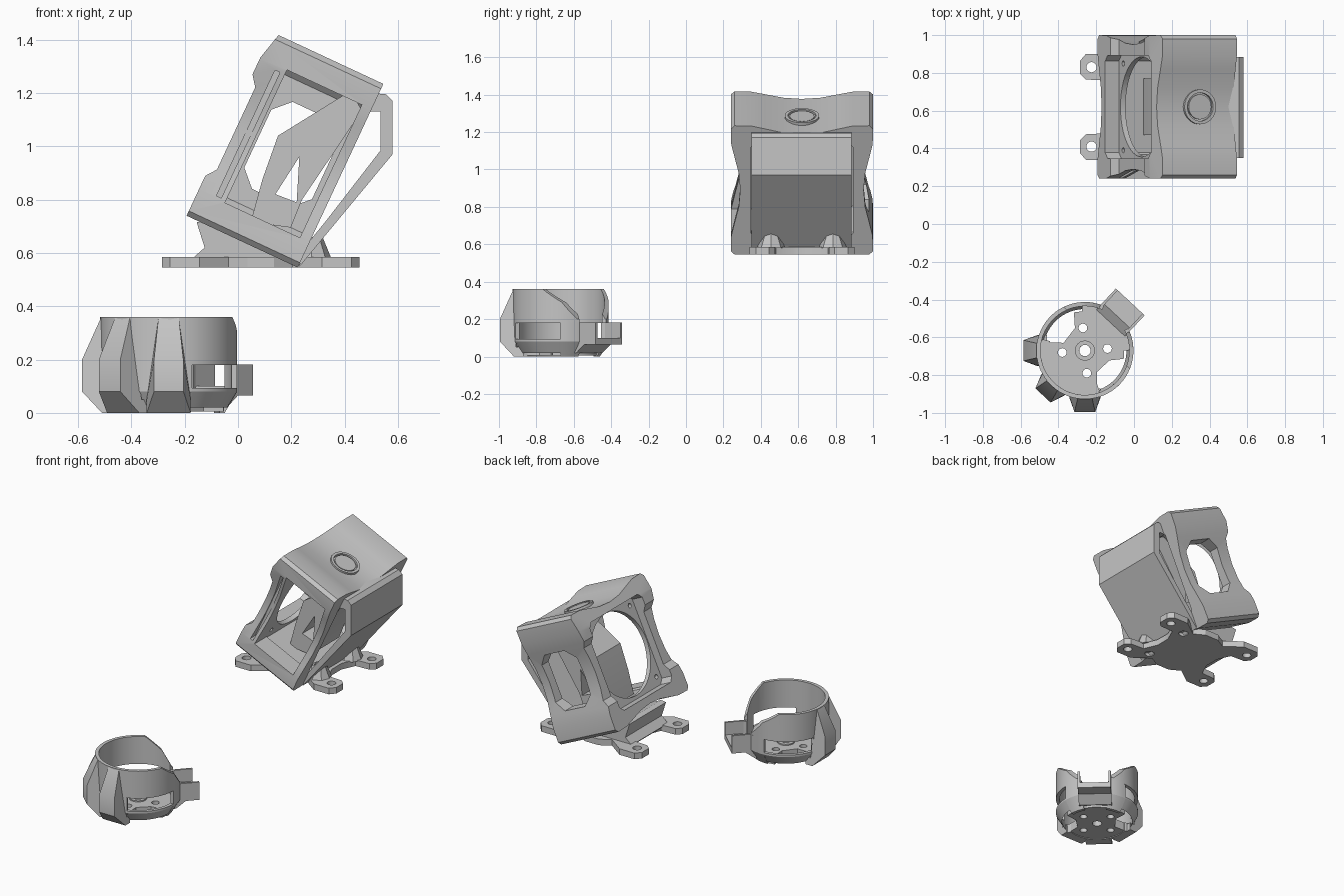
import bpy, bmesh
from math import sin, cos, radians, pi
from mathutils import Matrix, Vector

old = bpy.data.objects.get("Cube")
if old:
    bpy.data.objects.remove(old)

grey = bpy.data.materials.new("light_grey_plastic")
grey.use_nodes = True
colour = (0.56, 0.56, 0.56, 1)
grey.diffuse_color = colour
grey.node_tree.nodes["Principled BSDF"].inputs["Base Color"].default_value = colour


def axes(a, b, c):
    return Matrix((a, b, c)).transposed().to_4x4()


def turn(angle):
    return Matrix.Rotation(radians(angle), 4, 'Z')


X, Y, Z = Vector((1, 0, 0)), Vector((0, 1, 0)), Vector((0, 0, 1))
XY, XZ, YZ = axes(X, Y, Z), axes(X, Z, Y), axes(Y, Z, X)
# Tilted frame space: x runs through the frame, z up its height
TILT = Matrix.Translation((-0.195, 0.62, 0.735)) @ Matrix.Rotation(radians(25), 4, 'Y')
T_YZ, T_XZ = TILT @ YZ, TILT @ XZ
CUP = Matrix.Translation((-0.26, -0.67, 0))


def finish(name, bm, m):
    bm.transform(m)
    bmesh.ops.recalc_face_normals(bm, faces=bm.faces[:])
    mesh = bpy.data.meshes.new(name)
    bm.to_mesh(mesh)
    bm.free()
    mesh.materials.append(grey)
    ob = bpy.data.objects.new(name, mesh)
    bpy.context.collection.objects.link(ob)
    return ob


def prism(name, pts, lo, hi, m=XY):
    """Outline extruded from lo to hi."""
    bm = bmesh.new()
    face = bm.faces.new([bm.verts.new((p, q, lo)) for p, q in pts])
    ext = bmesh.ops.extrude_face_region(bm, geom=[face])
    verts = [g for g in ext["geom"] if isinstance(g, bmesh.types.BMVert)]
    bmesh.ops.translate(bm, vec=(0, 0, hi - lo), verts=verts)
    return finish(name, bm, m)


def sweep(name, profile, start, end, steps, m):
    """Radius/height profile swept around z between two angles."""
    bm = bmesh.new()
    rings = []
    for i in range(steps + 1):
        t = radians(start + (end - start) * i / steps)
        rings.append([bm.verts.new((r * cos(t), r * sin(t), z)) for r, z in profile])
    n = len(profile)
    for a, b in zip(rings, rings[1:]):
        for j in range(n):
            k = (j + 1) % n
            bm.faces.new((a[j], a[k], b[k], b[j]))
    if end - start < 360:
        bm.faces.new(rings[0])
        bm.faces.new(rings[-1])
    bmesh.ops.remove_doubles(bm, verts=bm.verts[:], dist=1e-5)
    return finish(name, bm, m)


def circle(x, y, r, n=32):
    return [(x + r * cos(2 * pi * i / n), y + r * sin(2 * pi * i / n)) for i in range(n)]


def rect(x0, x1, y0, y1, c=0.0):
    if not c:
        return [(x0, y0), (x1, y0), (x1, y1), (x0, y1)]
    return [(x0 + c, y0), (x1 - c, y0), (x1, y0 + c), (x1, y1 - c),
            (x1 - c, y1), (x0 + c, y1), (x0, y1 - c), (x0, y0 + c)]


def cut(ob, *cutters):
    for c in cutters:
        mod = ob.modifiers.new("cut", 'BOOLEAN')
        mod.operation, mod.solver, mod.object = 'DIFFERENCE', 'EXACT', c
    bpy.context.view_layer.update()
    ev = ob.evaluated_get(bpy.context.evaluated_depsgraph_get())
    mesh = bpy.data.meshes.new_from_object(ev)
    ob.modifiers.clear()
    ob.data = mesh
    for c in cutters:
        bpy.data.objects.remove(c)


# Frame body: square tube whose four sides are pinched in the middle
H, MID = 0.38, 0.385
side = [(-0.36, 0), (-0.27, 0.002), (-0.2, 0.018), (-0.1, 0.042), (0, 0.05),
        (0.1, 0.042), (0.2, 0.018), (0.27, 0.002), (0.36, 0)]
outline = []
for k in range(4):
    c, s = cos(k * pi / 2), sin(k * pi / 2)
    outline += [(c * t - s * (d - H), s * t + c * (d - H) + MID) for t, d in side]
frame = prism("camera_frame", outline, 0, 0.46, T_YZ)
cut(frame,
    prism("c", rect(-0.272, 0.272, 0.1, 0.67, 0.03), -0.1, 0.6, T_YZ),
    prism("c", rect(0.11, 0.42, 0.11, 0.66), -0.5, -0.2, T_XZ),
    prism("c", rect(0.12, 0.4, 0.2, 0.56, 0.06), 0.2, 0.5, T_XZ),
    prism("c", [(-0.1, 0.17), (0, 0.17), (0.03, 0.21), (0.03, 0.55), (0, 0.59), (-0.1, 0.59)],
          -0.5, 0.5, T_XZ),
    prism("c", [(-0.1, 0.66), (0, 0.66), (0.03, 0.78), (-0.1, 0.78)], -0.5, 0.5, T_XZ),
    prism("c", rect(0.07, 0.09, 0.12, 0.64), -0.5, -0.325, T_XZ))

# Lens face plate with round opening and small screw holes
plate = prism("lens_face_plate", rect(-0.28, 0.28, 0.095, 0.675), 0.08, 0.11, T_YZ)
cut(plate, prism("c", circle(0, MID, 0.265, 48), 0, 0.2, T_YZ),
    *[prism("c", circle(i * 0.23, MID + j * 0.23, 0.014, 12), 0, 0.2, T_YZ)
      for i in (-1, 1) for j in (-1, 1)])

# Raised button ring on top
ring_m = TILT @ Matrix.Translation((0.261, 0, 0))
sweep("top_button_ring", [(0.075, 0.7), (0.092, 0.7), (0.092, 0.733), (0.075, 0.733)],
      0, 360, 40, ring_m)
prism("top_button", circle(0, 0, 0.066), 0.7, 0.729, ring_m)

# Inner strut with triangular opening
strut = prism("inner_strut", [(0.36, 0.69), (0.184, 0.422), (0.2, 0.25), (0.228, 0.085),
                              (0.373, 0.13), (0.367, 0.243), (0.43, 0.64)], -0.15, 0.15, T_XZ)
cut(strut, prism("c", [(0.29, 0.384), (0.268, 0.219), (0.353, 0.225)], -0.4, 0.4, T_XZ))

# Bent rear band
prism("rear_band", [(0.5, 1.2), (0.555, 1.195), (0.58, 1.17), (0.58, 0.97), (0.23, 0.548),
                    (0.24, 0.61), (0.33, 0.72), (0.535, 0.985), (0.535, 1.13), (0.49, 1.13)],
      0.35, 0.885, XZ)

# Base plate with four screw ears
quarter = [(0.2, 0.05), (0.24, 0.14), (0.34, 0.145), (0.37, 0.175), (0.37, 0.245),
           (0.34, 0.28), (0.23, 0.28), (0.12, 0.2), (0.05, 0.24)]
half = quarter + [(-x, y) for x, y in reversed(quarter)]
star = half + [(-x, -y) for x, y in half]
BASE = Matrix.Translation((0.085, 0.62, 0))
base = prism("base_plate", star, 0.545, 0.585, BASE)
cut(base, *[prism("c", circle(i * 0.31, j * 0.21, 0.027, 20), 0.5, 0.7, BASE)
            for i in (-1, 1) for j in (-1, 1)],
    *[prism("c", circle(0.17, j * 0.165, 0.03, 20), 0.5, 0.565, BASE) for j in (-1, 1)])

# Wedge joining base and frame, and the screw bosses
prism("base_wedge", [(-0.17, 0.58), (-0.125, 0.62), (-0.155, 0.715), (-0.12, 0.72),
                     (0.2, 0.57), (0.2, 0.56), (-0.15, 0.56)], 0.43, 0.81, XZ)
for j in (-1, 1):
    sweep("screw_boss", [(0.03, 0.58), (0.075, 0.58), (0.042, 0.66), (0.03, 0.66)],
          0, 360, 8, Matrix.Translation((0.275, 0.62 + j * 0.165, 0)))

# Motor guard: upper ring, open and sloped down towards the arm
ARM = 47
ARM_M = CUP @ turn(ARM) @ XZ
ring = sweep("guard_ring", [(0.235, 0.18), (0.257, 0.18), (0.257, 0.36), (0.235, 0.36)],
             ARM + 24, ARM + 336, 56, CUP)
cut(ring, prism("c", [(0.08, 0.37), (0.18, 0.29), (0.23, 0.2), (0.4, 0.2), (0.4, 0.5), (0.08, 0.5)],
                -0.4, 0.4, ARM_M))

# Lower flared walls, with low lips below the side openings
wall = [(0.19, 0), (0.21, 0), (0.257, 0.08), (0.257, 0.181), (0.235, 0.181), (0.235, 0.06), (0.19, 0.06)]
for start, end in ((165, 290), (0, 27), (67, 94)):
    sweep("guard_wall", wall, start, end, max(6, (end - start) // 6), CUP)
lip = [(0.22, 0.02), (0.257, 0.08), (0.257, 0.093), (0.235, 0.093)]
for start, end in ((289, 361), (93, 166)):
    sweep("guard_lip", lip, start, end, 12, CUP)

# Bumper ribs, wider where they meet the ring
for angle in (180, 227, 270):
    rib = prism("bumper_rib", [(0.2, 0), (0.25, 0), (0.325, 0.08), (0.325, 0.2), (0.255, 0.355),
                               (0.238, 0.355), (0.238, 0.05), (0.2, 0.05)], -0.055, 0.055, XZ)
    for v in rib.data.vertices:
        if v.co.x < 0.28 and v.co.z < 0.3:
            v.co.y *= 1.5
        elif v.co.z > 0.3:
            v.co.y *= 0.7
    rib.data.transform(CUP @ turn(angle))

# Guard floor with shaft hole and screw holes
polar = [(-12, 0.21), (5, 0.21), (25, 0.21), (47, 0.21), (70, 0.21), (90, 0.21), (106, 0.21), (114, 0.13),
         (160, 0.12), (168, 0.21), (195, 0.21), (227, 0.21), (255, 0.21), (288, 0.21),
         (300, 0.13), (338, 0.14)]
floor = prism("guard_floor", [(r * cos(radians(a)), r * sin(radians(a))) for a, r in polar],
              0.005, 0.062, CUP)
cut(floor, *[prism("c", circle(x, y, r, 20), -0.1, 0.2, CUP) for x, y, r in
             [(0, 0, 0.03)] + [(0.12 * cos(radians(a)), 0.12 * sin(radians(a)), 0.023)
                               for a in (5, 95, 185, 275)]])
sweep("shaft_collar", [(0.03, 0.055), (0.053, 0.055), (0.053, 0.07), (0.03, 0.07)], 0, 360, 24, CUP)

# Arm clamp: channel floor with two thin cheeks
prism("arm_channel_floor", [(0.16, 0.02), (0.21, 0.02), (0.27, 0.065), (0.352, 0.065), (0.352, 0.1),
                            (0.25, 0.1), (0.2, 0.062), (0.16, 0.062)], -0.103, 0.103, ARM_M)
for j in (-1, 1):
    prism("arm_cheek", rect(0.225, 0.352, 0.07, 0.182), j * 0.09, j * 0.104, ARM_M)

for ob in bpy.context.collection.objects:
    ob.select_set(ob.type == 'MESH')
    if ob.type == 'MESH':
        bpy.context.view_layer.objects.active = ob
bpy.ops.object.shade_smooth_by_angle(angle=radians(28))
